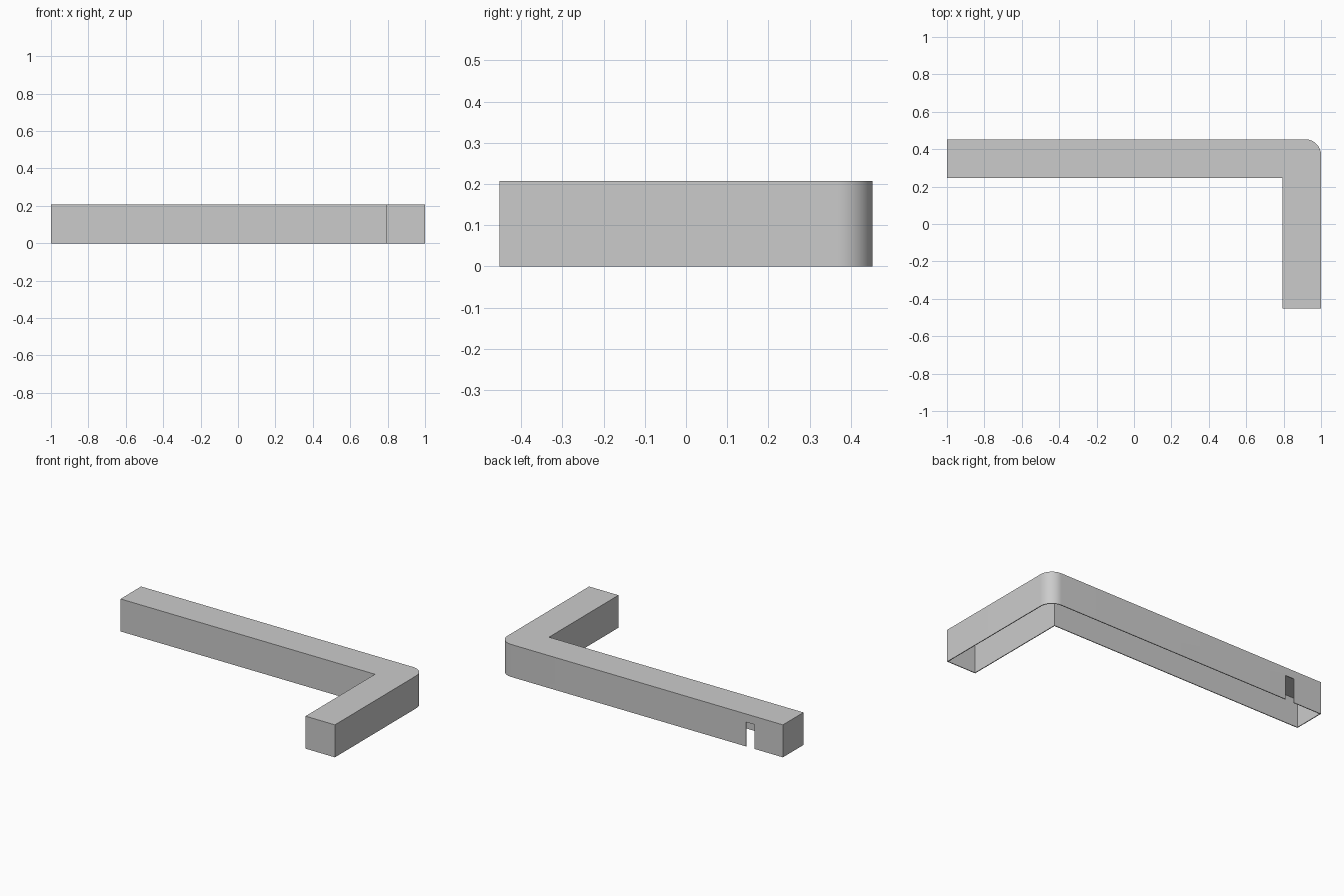
import bpy, bmesh, math

if "Cube" in bpy.data.objects:
    bpy.data.objects.remove(bpy.data.objects["Cube"], do_unlink=True)

HALF_Y, HEIGHT, WIDTH, RADIUS = 0.453, 0.207, 0.207, 0.085
WALL, CEILING = 0.005, 0.18

grey = bpy.data.materials.new("plain_grey")
grey.use_nodes = True
colour = (0.6, 0.6, 0.6, 1)
grey.diffuse_color = colour
grey.node_tree.nodes["Principled BSDF"].inputs["Base Color"].default_value = colour


def outline(inset):
    """L-shaped plan with one rounded outer corner, moved inwards by inset."""
    left, right = -1 + inset, 1 - inset
    front, back = -HALF_Y + inset, HALF_Y - inset
    inner_x, inner_y = 1 - WIDTH + inset, HALF_Y - WIDTH + inset
    points = [(left, back), (left, inner_y), (inner_x, inner_y),
              (inner_x, front), (right, front)]
    r = RADIUS - inset
    for step in range(17):
        a = math.pi / 2 * step / 16
        points.append((1 - RADIUS + r * math.cos(a), HALF_Y - RADIUS + r * math.sin(a)))
    return points


def prism(name, points, z0, z1):
    """Extrude a plan outline between two heights."""
    bm = bmesh.new()
    face = bm.faces.new([bm.verts.new((x, y, z0)) for x, y in points])
    grown = bmesh.ops.extrude_face_region(bm, geom=[face])["geom"]
    top = [v for v in grown if isinstance(v, bmesh.types.BMVert)]
    bmesh.ops.translate(bm, vec=(0, 0, z1 - z0), verts=top)
    bmesh.ops.recalc_face_normals(bm, faces=bm.faces)
    mesh = bpy.data.meshes.new(name)
    bm.to_mesh(mesh)
    bm.free()
    mesh.materials.append(grey)
    obj = bpy.data.objects.new(name, mesh)
    bpy.context.collection.objects.link(obj)
    return obj


# Angled channel cover
cover = prism("channel_cover", outline(0), 0, HEIGHT)

# Hollow underside, and the cable slot in the back wall
slot_back, slot_front = HALF_Y + 0.05, HALF_Y - 0.05
slot = [(-0.80, slot_front), (-0.74, slot_front), (-0.74, slot_back), (-0.80, slot_back)]
cutters = [prism("hollow_cutter", outline(WALL), -0.1, CEILING),
           prism("slot_cutter", slot, -0.2, 0.155)]

bpy.context.view_layer.objects.active = cover
for cutter in cutters:
    cutter.hide_render = True
    mod = cover.modifiers.new(cutter.name, "BOOLEAN")
    mod.operation = "DIFFERENCE"
    mod.solver = "EXACT"
    mod.object = cutter
    bpy.ops.object.modifier_apply(modifier=mod.name)
    bpy.data.objects.remove(cutter, do_unlink=True)

# Smooth rounded corner with sharp edges elsewhere
bpy.ops.object.select_all(action="DESELECT")
cover.select_set(True)
bpy.ops.object.shade_smooth_by_angle(angle=math.radians(30))
